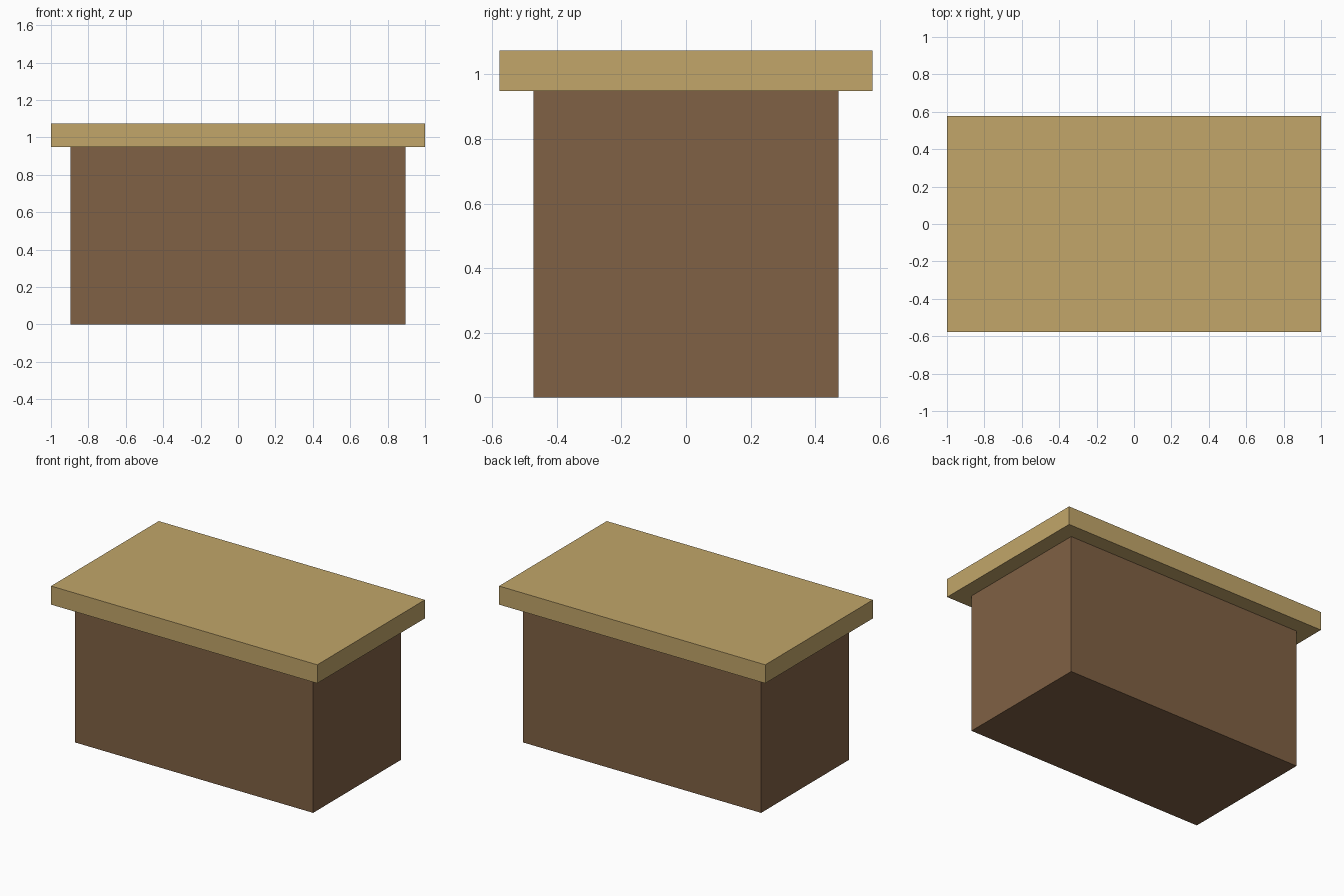
import bpy

if "Cube" in bpy.data.objects:
    bpy.data.objects.remove(bpy.data.objects["Cube"])


def material(name, color):
    mat = bpy.data.materials.new(name)
    mat.diffuse_color = (*color, 1)
    mat.use_nodes = True
    mat.node_tree.nodes["Principled BSDF"].inputs["Base Color"].default_value = mat.diffuse_color
    return mat


def box(name, width, depth, bottom, top, mat):
    bpy.ops.mesh.primitive_cube_add(size=1, location=(0, 0, (bottom + top) / 2))
    obj = bpy.context.object
    obj.name = name
    obj.scale = (width, depth, top - bottom)
    bpy.ops.object.transform_apply(location=False, rotation=False, scale=True)
    obj.data.materials.append(mat)
    return obj


dark_wood = material("dark_wood", (0.216, 0.119, 0.058))
light_wood = material("light_wood", (0.539, 0.381, 0.144))

# Solid counter body
box("counter_body", 1.79, 0.944, 0, 0.948, dark_wood)

# Overhanging slab on top
box("counter_top", 2.0, 1.155, 0.948, 1.074, light_wood)
